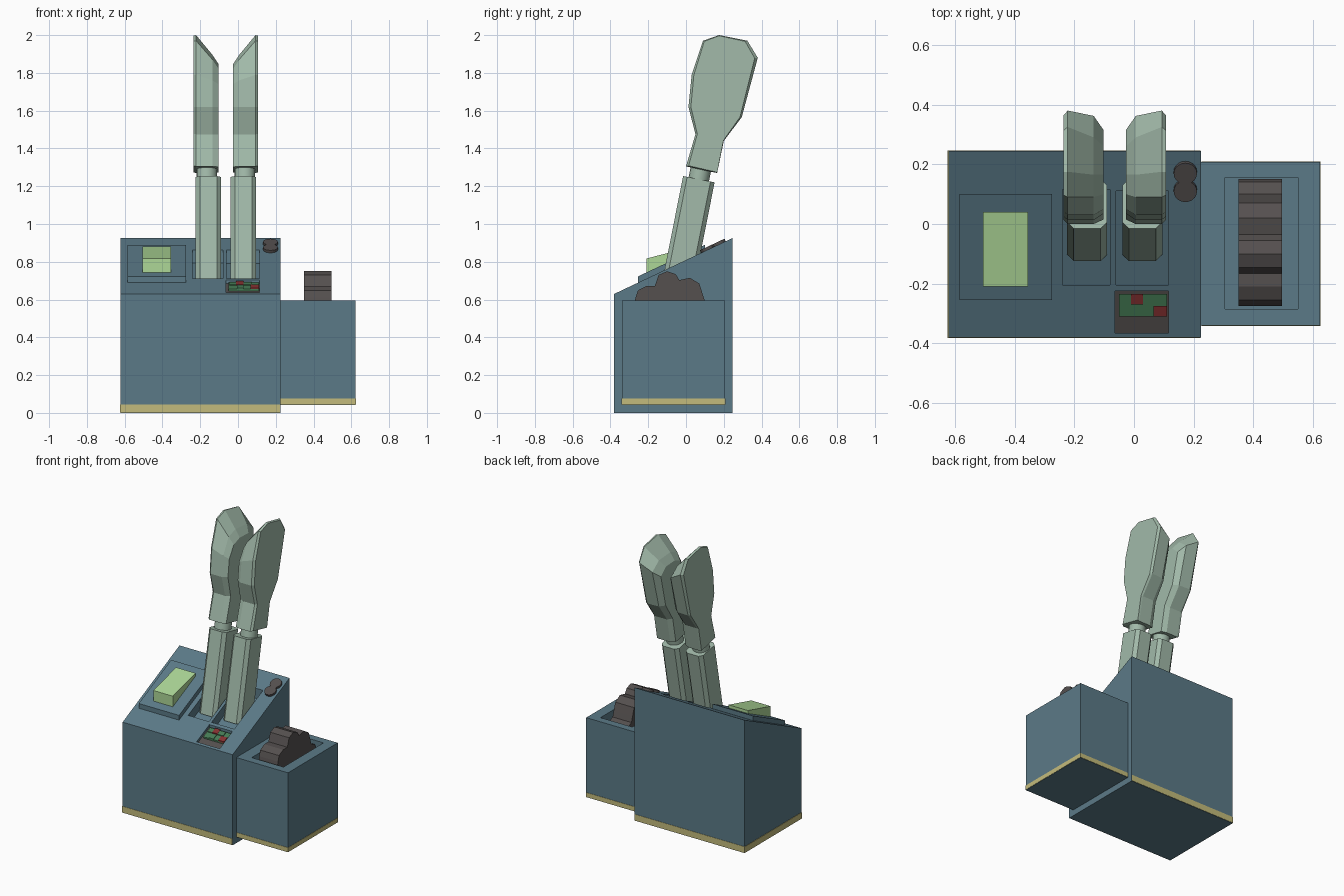
import bpy, bmesh
from math import atan, sin, cos, radians
from mathutils import Matrix, Vector

if "Cube" in bpy.data.objects:
    bpy.data.objects.remove(bpy.data.objects["Cube"])


def mat(name, r, g, b):
    m = bpy.data.materials.new(name)
    m.diffuse_color = (r, g, b, 1)
    m.use_nodes = True
    m.node_tree.nodes["Principled BSDF"].inputs["Base Color"].default_value = m.diffuse_color
    return m


BLUE = mat("blue", 0.105, 0.195, 0.245)
SAGE = mat("sage", 0.36, 0.49, 0.40)
LIME = mat("lime", 0.42, 0.68, 0.31)
YELLOW = mat("yellow", 0.55, 0.50, 0.20)
DARK = mat("dark_grey", 0.09, 0.08, 0.078)
GREEN = mat("board_green", 0.06, 0.20, 0.09)
RED = mat("red", 0.23, 0.03, 0.03)

SLOPE = 0.295 / 0.625
TILT = atan(SLOPE)


def top(y):
    """Height of the sloped console top at y."""
    return 0.63 + SLOPE * (y + 0.38)


def loft(name, rings, material):
    """Skin between rings of points, capped at both ends."""
    bm = bmesh.new()
    vs = [[bm.verts.new(p) for p in ring] for ring in rings]
    n = len(vs[0])
    for a, b in zip(vs, vs[1:]):
        for i in range(n):
            j = (i + 1) % n
            bm.faces.new((a[i], a[j], b[j], b[i]))
    bm.faces.new(vs[0])
    bm.faces.new(vs[-1])
    bmesh.ops.recalc_face_normals(bm, faces=bm.faces)
    me = bpy.data.meshes.new(name)
    bm.to_mesh(me)
    bm.free()
    me.materials.append(material)
    ob = bpy.data.objects.new(name, me)
    bpy.context.collection.objects.link(ob)
    return ob


def prism(name, x0, x1, profile, material):
    """Extrude a (y, z) profile along x."""
    return loft(name, [[(x, y, z) for y, z in profile] for x in (x0, x1)], material)


def box(name, x0, x1, y0, y1, z0, z1, material):
    return prism(name, x0, x1, [(y0, z0), (y1, z0), (y1, z1), (y0, z1)], material)


def on_slope(name, x0, x1, y0, y1, low, high, material):
    """Slab following the sloped top, between two offsets from it."""
    return prism(name, x0, x1, [(y0, top(y0) + low), (y1, top(y1) + low),
                                (y1, top(y1) + high), (y0, top(y0) + high)], material)


def cut(ob, cutter):
    mod = ob.modifiers.new("cut", 'BOOLEAN')
    mod.operation = 'DIFFERENCE'
    mod.solver = 'EXACT'
    mod.object = cutter
    bpy.context.view_layer.objects.active = ob
    bpy.ops.object.modifier_apply(modifier=mod.name)
    bpy.data.objects.remove(cutter)


# Console with sloped top, handle slots and a shallow circuit bay
console = prism("console", -0.622, 0.225,
                [(-0.38, 0), (0.245, 0), (0.245, 0.925), (-0.38, 0.63)], BLUE)
for x0, x1, y1 in ((-0.24, -0.08, 0.115), (-0.06, 0.115, 0.11)):
    cut(console, on_slope("slot", x0, x1, -0.205, y1, -0.07, 0.1, BLUE))
cut(console, on_slope("bay", -0.063, 0.115, -0.365, -0.225, -0.025, 0.1, BLUE))
box("console_stripe", -0.625, 0.222, -0.382, 0.247, 0.002, 0.045, YELLOW)

# Side box with a recess for the wheel
side = box("side_box", 0.225, 0.623, -0.34, 0.207, 0.042, 0.595, BLUE)
cut(side, box("recess", 0.305, 0.55, -0.285, 0.155, 0.52, 0.7, BLUE))
box("side_stripe", 0.226, 0.625, -0.342, 0.209, 0.044, 0.075, YELLOW)

# Ribbed wheel
prism("ribbed_wheel", 0.35, 0.495, [
    (-0.25, 0.51), (-0.275, 0.57), (-0.267, 0.61), (-0.255, 0.648), (-0.21, 0.672),
    (-0.165, 0.672), (-0.145, 0.73), (-0.10, 0.75), (-0.055, 0.735), (-0.035, 0.703),
    (0.02, 0.715), (0.07, 0.685), (0.088, 0.63), (0.10, 0.593), (0.14, 0.575),
    (0.15, 0.54), (0.13, 0.51)], DARK)

# Left panel with wedge-shaped key
on_slope("panel", -0.585, -0.275, -0.255, 0.10, -0.02, 0.033, BLUE)
prism("wedge_key", -0.505, -0.355,
      [(-0.21, 0.73), (0.04, 0.84), (0.04, 0.882), (-0.21, 0.817)], LIME)

# Circuit bay floor and chips
on_slope("bay_floor", -0.063, 0.115, -0.365, -0.225, -0.03, -0.018, DARK)
on_slope("circuit_board", -0.05, 0.11, -0.31, -0.235, -0.02, -0.008, GREEN)
for i, (x0, x1, y0, y1) in enumerate(((-0.01, 0.03, -0.27, -0.235),
                                      (0.065, 0.11, -0.31, -0.275))):
    on_slope(f"red_chip_{i + 1}", x0, x1, y0, y1, -0.012, -0.001, RED)
for i, (x0, x1, y0, y1) in enumerate(((-0.045, -0.01, -0.27, -0.24),
                                      (0.03, 0.075, -0.27, -0.24),
                                      (-0.005, 0.028, -0.31, -0.275))):
    on_slope(f"green_chip_{i + 1}", x0, x1, y0, y1, -0.012, -0.003, GREEN)

# Round buttons
for i, y in enumerate((0.115, 0.175)):
    bpy.ops.mesh.primitive_cylinder_add(vertices=20, radius=0.039, depth=0.03,
                                        location=(0.172, y, top(y)), rotation=(TILT, 0, 0))
    ob = bpy.context.object
    ob.name = f"button_{i + 1}"
    ob.data.materials.append(DARK)

# Two levers: chamfered shaft, round neck, faceted grip, mirrored about MID
MID = -0.0645
LEAN = radians(11.2)
AXIS = Vector((0, sin(LEAN), cos(LEAN)))
HEAD = Vector((0, 0.068, 1.237))
GRIP = [(0.0, 1.305), (0.05, 1.475), (0.013, 1.62), (0.03, 1.79), (0.09, 1.97),
        (0.175, 2.0), (0.325, 1.97), (0.38, 1.88), (0.295, 1.565), (0.2, 1.44),
        (0.165, 1.27)]
MIDDLE = [(0.0, 1.305), (0.05, 1.475), (0.013, 1.62), (0.03, 1.76), (0.09, 1.87),
          (0.165, 1.895), (0.29, 1.885), (0.362, 1.83), (0.29, 1.565), (0.2, 1.44),
          (0.165, 1.27)]
INNER = [(0.015, 1.302), (0.065, 1.475), (0.035, 1.62), (0.05, 1.74), (0.10, 1.82),
         (0.165, 1.845), (0.26, 1.84), (0.315, 1.79), (0.262, 1.57), (0.185, 1.45),
         (0.15, 1.273)]
GRIP_X = (-0.236, -0.222, -0.135, -0.102)


def shaft_ring(x, d):
    """Chamfered rectangle across the lever axis, d below the shaft head."""
    w, h, c = 0.067, 0.085, 0.022
    pts = [(w, h - c), (w - c, h), (c - w, h), (-w, h - c),
           (-w, c - h), (c - w, -h), (w - c, -h), (w, c - h)]
    rot = Matrix.Rotation(-LEAN, 3, 'X')
    return [HEAD - AXIS * d + Vector((x, 0, 0)) + rot @ Vector((a, b, 0)) for a, b in pts]


for label, s in (("left", 1), ("right", -1)):
    def mx(x):
        return MID + s * (x - MID)

    loft(f"{label}_shaft", [shaft_ring(mx(-0.157), 0), shaft_ring(mx(-0.157), 0.56)], SAGE)
    # slight taper on the outer side of the grip
    outer = [(y + (0.175 - y) * 0.08, z + (1.65 - z) * 0.01) for y, z in GRIP]
    loft(f"{label}_grip", [[(mx(x), y, z) for y, z in ring]
                           for x, ring in zip(GRIP_X, (outer, GRIP, MIDDLE, INNER))], SAGE)
    bpy.ops.mesh.primitive_cylinder_add(vertices=16, radius=0.055, depth=0.12,
                                        location=HEAD + AXIS * 0.03 + Vector((mx(-0.165), 0, 0)),
                                        rotation=(-LEAN, 0, 0))
    neck = bpy.context.object
    neck.name = f"{label}_neck"
    neck.data.materials.append(SAGE)
    bpy.ops.object.shade_smooth_by_angle()
